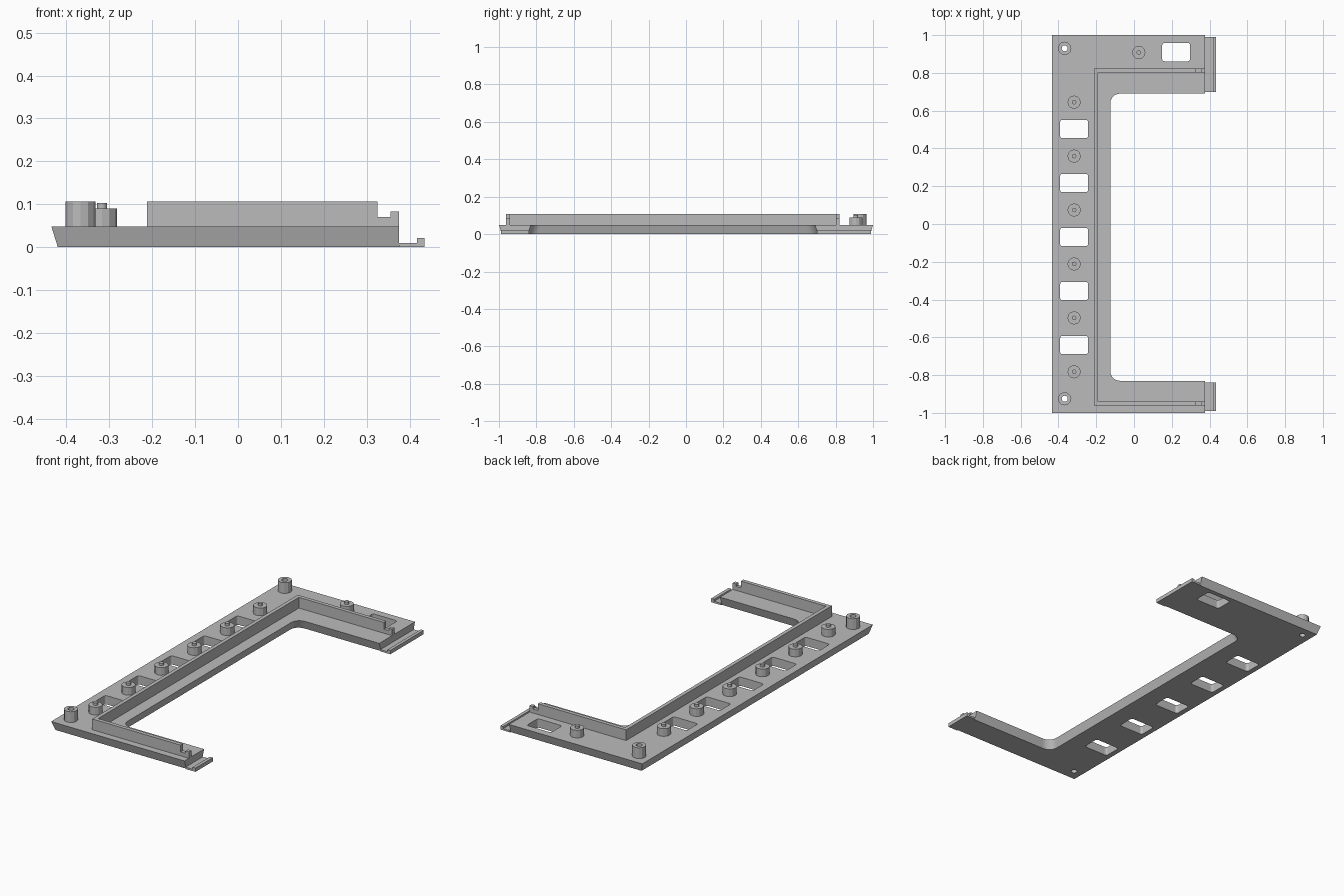
import bpy, bmesh, math

cube = bpy.data.objects.get("Cube")
if cube:
    bpy.data.objects.remove(cube, do_unlink=True)

grey = bpy.data.materials.new("plain grey")
grey.use_nodes = True
colour = (0.5, 0.5, 0.5, 1)
grey.diffuse_color = colour
grey.node_tree.nodes["Principled BSDF"].inputs["Base Color"].default_value = colour

DECK, RIB_TOP, END = 0.048, 0.107, 0.375
SLOPE = 0.015


def finish(name, bm):
    bmesh.ops.recalc_face_normals(bm, faces=bm.faces)
    mesh = bpy.data.meshes.new(name)
    bm.to_mesh(mesh)
    bm.free()
    mesh.materials.append(grey)
    obj = bpy.data.objects.new(name, mesh)
    bpy.context.collection.objects.link(obj)
    return obj


def add_prism(bm, low, high, z0, z1):
    a = [bm.verts.new((x, y, z0)) for x, y in low]
    b = [bm.verts.new((x, y, z1)) for x, y in high]
    bm.faces.new(a)
    bm.faces.new(b)
    for i in range(len(a)):
        j = (i + 1) % len(a)
        bm.faces.new((a[i], a[j], b[j], b[i]))


def prism(name, low, high, z0, z1):
    bm = bmesh.new()
    add_prism(bm, low, high, z0, z1)
    return finish(name, bm)


def rect(x0, x1, y0, y1):
    return [(x0, y0), (x1, y0), (x1, y1), (x0, y1)]


def arc(cx, cy, r, start, end, steps=6):
    angles = [math.radians(start + (end - start) * i / steps) for i in range(steps + 1)]
    return [(cx + r * math.cos(a), cy + r * math.sin(a)) for a in angles]


def rounded_rect(cx, cy, w, h, r):
    pts = []
    for sx, sy, a in ((1, 1, 0), (-1, 1, 90), (-1, -1, 180), (1, -1, 270)):
        pts += arc(cx + sx * (w / 2 - r), cy + sy * (h / 2 - r), r, a, a + 90, 3)
    return pts


def lathe(name, x, y, profile, closed=False, sides=12):
    bm = bmesh.new()
    verts = [bm.verts.new((r, 0, z)) for r, z in profile]
    edges = [bm.edges.new(p) for p in zip(verts, verts[1:])]
    if closed:
        edges.append(bm.edges.new((verts[-1], verts[0])))
    bmesh.ops.spin(bm, geom=verts + edges, cent=(0, 0, 0), axis=(0, 0, 1),
                   angle=math.tau, steps=sides)
    bmesh.ops.remove_doubles(bm, verts=bm.verts, dist=0.0001)
    obj = finish(name, bm)
    obj.location = (x, y, 0)
    return obj


# C-shaped base plate, undercut on its long edges and around the opening
def plate_outline(s):
    inner_x, y0, y1, r = -0.125 - s, -0.83 - s, 0.69 + s, 0.05
    return ([(END, -1 + s), (END, y0)]
            + arc(inner_x + r, y0 + r, r, 270, 180)
            + arc(inner_x + r, y1 - r, r, 180, 90)
            + [(END, y1), (END, 1 - s), (-0.435 + s, 1 - s), (-0.435 + s, -1 + s)])


plate = prism("base_plate", plate_outline(SLOPE), plate_outline(0), 0, DECK)

# Windows and corner screw holes cut through the plate
corners = [(-0.367, 0.93), (-0.367, -0.925)]
windows = [(-0.317, 0.503 - 0.286 * i) for i in range(5)] + [(0.223, 0.91)]
cut = bmesh.new()
for x, y in windows:
    pts = rounded_rect(x, y, 0.148, 0.097, 0.012)
    add_prism(cut, pts, pts, -0.05, 0.1)
for x, y in corners:
    pts = arc(x, y, 0.016, 0, 330, 11)
    add_prism(cut, pts, pts, -0.05, 0.1)
cutter = finish("hole_cutter", cut)
cutter.hide_render = True
mod = plate.modifiers.new("holes", "BOOLEAN")
mod.operation, mod.solver, mod.object = "DIFFERENCE", "EXACT", cutter
bpy.context.view_layer.objects.active = plate
bpy.ops.object.modifier_apply(modifier=mod.name)
bpy.data.objects.remove(cutter, do_unlink=True)

# Upright rib following the opening
rib_end, t, x0, y0, y1 = 0.325, 0.021, -0.212, -0.962, 0.822
rib = [(rib_end, y0), (rib_end, y0 + t), (x0 + t, y0 + t), (x0 + t, y1 - t),
       (rib_end, y1 - t), (rib_end, y1), (x0, y1), (x0, y0)]
prism("rib", rib, rib, DECK, RIB_TOP)

# Stepped catches at the rib ends, and lipped tabs on the arm ends
for side, ya, tab0, tab1 in (("front", y0, -0.99, -0.84), ("back", y1 - t, 0.70, 0.99)):
    for part, a, b, c, d, z0, z1 in (
            ("rib_step", rib_end, END, ya, ya + t, DECK, 0.07),
            ("rib_catch", 0.355, END, ya, ya + t, 0.07, 0.083),
            ("tab", END, 0.435, tab0, tab1, 0, 0.01),
            ("tab_lip", 0.417, 0.435, tab0, tab1, 0.01, 0.021)):
        box = rect(a, b, c, d)
        prism(f"{side}_{part}", box, box, z0, z1)

# Hollow corner posts
for i, (x, y) in enumerate(corners):
    lathe(f"corner_post_{i + 1}", x, y,
          [(0.035, DECK), (0.035, RIB_TOP), (0.016, RIB_TOP), (0.016, DECK)], closed=True)

# Short posts with a locating peg
pegs = [(-0.317, 0.645 - 0.2855 * i) for i in range(6)] + [(0.025, 0.908)]
for i, (x, y) in enumerate(pegs):
    lathe(f"peg_post_{i + 1}", x, y,
          [(0.035, DECK), (0.035, 0.09), (0.012, 0.09), (0.012, 0.103), (0, 0.103)])
